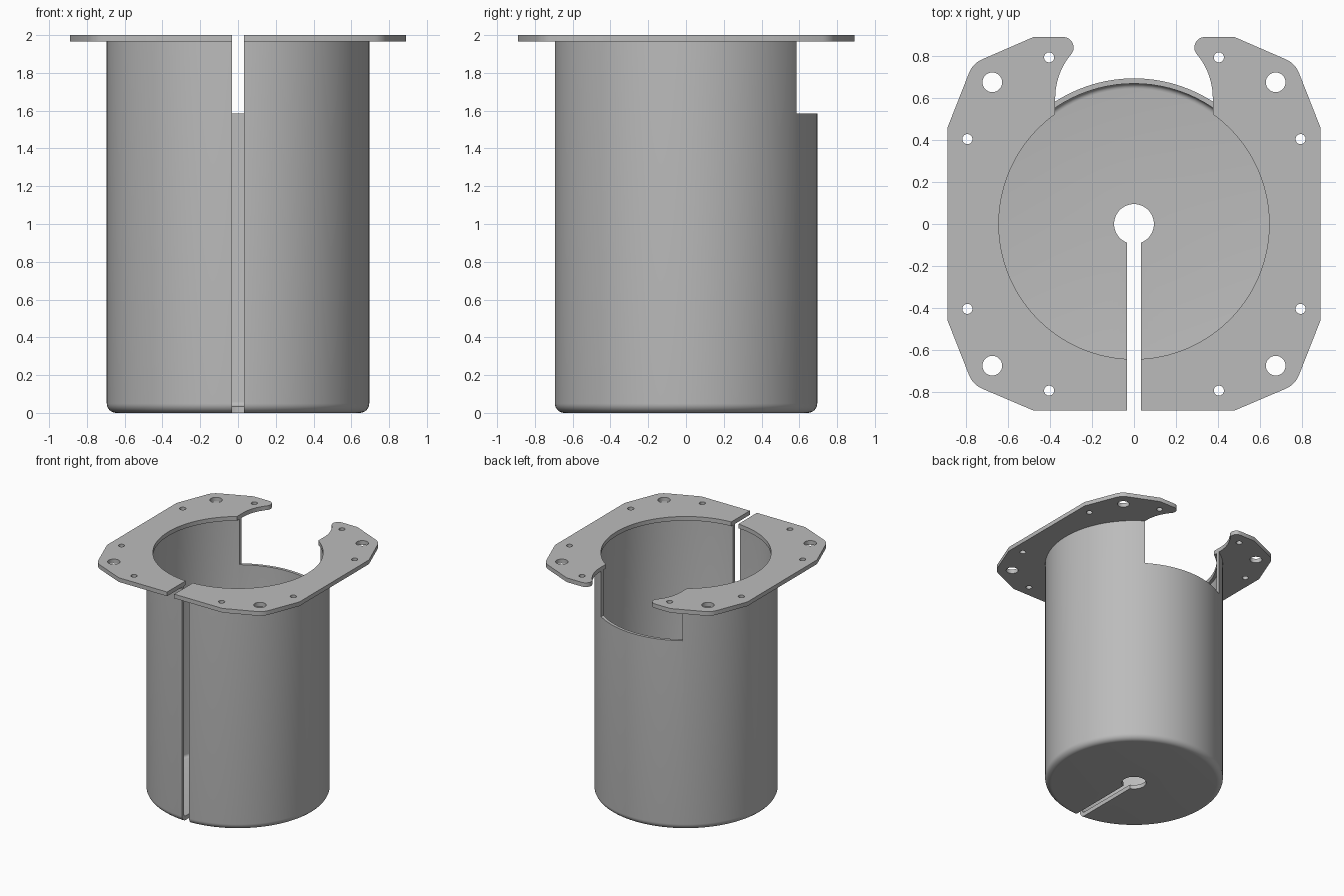
import bpy, bmesh
from math import radians, sin, cos, pi, asin, acos, degrees
from mathutils import Vector, Matrix

cube = bpy.data.objects.get("Cube")
if cube:
    bpy.data.objects.remove(cube, do_unlink=True)

TOP, THICK, SLOT, NOTCH = 2.0, 0.035, 0.033, 0.376
OUTER, INNER, LIP = 0.695, 0.67, 0.645

grey = bpy.data.materials.new("plain grey")
grey.use_nodes = True
grey.diffuse_color = (0.5, 0.5, 0.5, 1)
grey.node_tree.nodes["Principled BSDF"].inputs["Base Color"].default_value = (0.5, 0.5, 0.5, 1)


def arc(cx, cy, r, start, end, steps):
    """Points along a circular arc, angles in degrees."""
    angles = [radians(start + (end - start) * i / steps) for i in range(steps + 1)]
    return [(cx + r * cos(a), cy + r * sin(a)) for a in angles]


def make_object(name, bm):
    bmesh.ops.recalc_face_normals(bm, faces=bm.faces)
    mesh = bpy.data.meshes.new(name)
    bm.to_mesh(mesh)
    bm.free()
    mesh.materials.append(grey)
    obj = bpy.data.objects.new(name, mesh)
    bpy.context.collection.objects.link(obj)
    return obj


def activate(obj):
    bpy.ops.object.select_all(action="DESELECT")
    obj.select_set(True)
    bpy.context.view_layer.objects.active = obj


def apply(obj, mod):
    activate(obj)
    bpy.ops.object.modifier_apply(modifier=mod.name)


def cut(obj, bm):
    """Subtract a temporary cutter from the object."""
    cutter = make_object("cutter", bm)
    cutter.hide_render = True
    mod = obj.modifiers.new("cut", "BOOLEAN")
    mod.operation, mod.solver, mod.object = "DIFFERENCE", "EXACT", cutter
    apply(obj, mod)
    bpy.data.objects.remove(cutter, do_unlink=True)


def box(low, high):
    bm = bmesh.new()
    low, high = Vector(low), Vector(high)
    size = Matrix.Diagonal((*(high - low), 1))
    bmesh.ops.create_cube(bm, size=1, matrix=Matrix.Translation((low + high) / 2) @ size)
    return bm


# Cup: revolved wall and floor with a central hole and rounded bottom edge
fillet = 0.05
profile = [(0.095, 0)]
profile += arc(OUTER - fillet, fillet, fillet, -90, 0, 8)
profile += [(OUTER, TOP - THICK), (INNER, TOP - THICK)]
profile += arc(INNER - 0.025, THICK + 0.025, 0.025, 0, -90, 5)
profile += [(0.095, THICK)]

bm = bmesh.new()
verts = [bm.verts.new((r, 0, z)) for r, z in profile]
edges = [bm.edges.new((v, verts[i - 1])) for i, v in enumerate(verts)]
bmesh.ops.spin(bm, geom=verts + edges, cent=(0, 0, 0), axis=(0, 0, 1),
               angle=2 * pi, steps=96, use_duplicate=False)
bmesh.ops.remove_doubles(bm, verts=bm.verts, dist=0.0001)
cup = make_object("cup", bm)

# Cable slot down the front, and the window at the back of the rim
cut(cup, box((-SLOT, -1, -0.1), (SLOT, -0.05, 2.1)))
cut(cup, box((-NOTCH, 0.1, 1.585), (NOTCH, 1, 2.1)))

# Mounting flange: one half outline, extruded, drilled and mirrored
outline = [(SLOT, -0.89), (0.48, -0.89)]
outline += arc(0.676, -0.676, 0.12, -67, -23, 6)
outline += [(0.89, -0.46), (0.89, 0.46)]
outline += arc(0.676, 0.676, 0.12, 23, 67, 6)
outline += [(0.48, 0.892)]
outline += arc(0.338, 0.842, 0.05, 90, 219.8, 12)
outline += arc(0.048, 0.60, 0.328, 39.8, 0, 12)[1:]
outline += arc(0, 0, LIP, degrees(acos(NOTCH / LIP)), -90 + degrees(asin(SLOT / LIP)), 48)

bm = bmesh.new()
face = bm.faces.new([bm.verts.new((x, y, TOP - THICK)) for x, y in outline])
grown = bmesh.ops.extrude_face_region(bm, geom=[face])
bmesh.ops.translate(bm, vec=(0, 0, THICK),
                    verts=[g for g in grown["geom"] if isinstance(g, bmesh.types.BMVert)])
flange = make_object("mounting_flange", bm)

# Corner bolt holes and small screw holes
bm = bmesh.new()
for x, y, r in ((0.676, 0.676, 0.047), (0.405, 0.795, 0.024), (0.795, 0.405, 0.024)):
    for side in (-1, 1):
        bmesh.ops.create_cone(bm, cap_ends=True, segments=32, radius1=r, radius2=r, depth=0.2,
                              matrix=Matrix.Translation((x, y * side, TOP)))
cut(flange, bm)

mirror = flange.modifiers.new("mirror", "MIRROR")
mirror.use_mirror_merge = False
apply(flange, mirror)

for obj in (cup, flange):
    activate(obj)
    bpy.ops.object.shade_smooth_by_angle(angle=radians(30))
